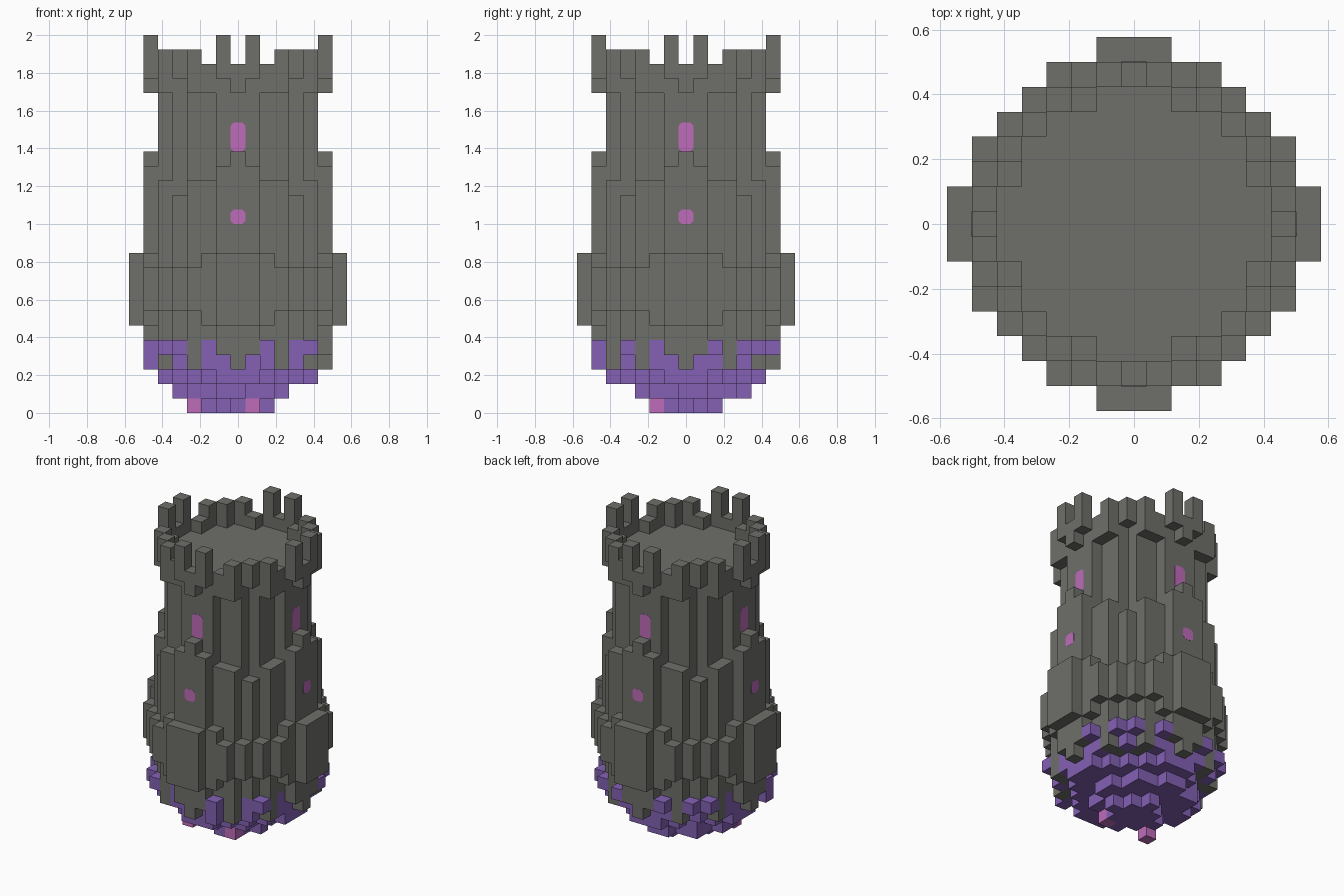
import bpy, bmesh
from mathutils import Vector

if "Cube" in bpy.data.objects:
    bpy.data.objects.remove(bpy.data.objects["Cube"], do_unlink=True)

U = 2 / 26  # one block


def material(name, rgb):
    m = bpy.data.materials.new(name)
    m.use_nodes = True
    m.diffuse_color = (*rgb, 1)
    m.node_tree.nodes["Principled BSDF"].inputs["Base Color"].default_value = (*rgb, 1)
    return m


STONE = material("grey stone", (0.158, 0.158, 0.144))
PURPLE = material("purple base", (0.227, 0.12, 0.455))
PINK = material("pink glow", (0.51, 0.15, 0.485))
MATS = [STONE, PURPLE, PINK]


def make_object(name, bm):
    mesh = bpy.data.meshes.new(name)
    bm.to_mesh(mesh)
    bm.free()
    for m in MATS:
        mesh.materials.append(m)
    ob = bpy.data.objects.new(name, mesh)
    bpy.context.collection.objects.link(ob)
    return ob


def disc(r2, cx=0, cy=0):
    span = range(-7, 8)
    return [(x, y) for x in span for y in span if (x - cx) ** 2 + (y - cy) ** 2 <= r2]


def diamond(r):
    return [(x, y) for x, y in disc(26) if abs(x) + abs(y) <= r]


def mirrored(a, b):
    """The same block on all eight sides of the tower."""
    return {(sx * p, sy * q) for p, q in ((a, b), (b, a)) for sx in (1, -1) for sy in (1, -1)}


def ring(columns):
    """Columns as (out, across, bottom, top), repeated around the tower."""
    return {(x, y, z) for a, b, z0, z1 in columns
            for x, y in mirrored(a, b) for z in range(z0, z1)}


parts = {}
# Stepped round base with two glowing blocks
GLOW = {(-3, -2, 0), (1, -2, 0)}
parts["base"] = ({(x, y, 0) for x, y in diamond(2)}
                 | {(x, y, 1) for x, y in disc(13, -0.5, 0.5)}
                 | {(x, y, 2) for x, y in diamond(6)}
                 | GLOW)
# Loose blocks around the base, unevenly broken away
loose = ring([(5, 4, 4, 5)]) - {(4, -5, 4)}
loose |= {(x, y, 4) for x, y in ((2, 6), (-2, 6), (6, 2), (2, -6), (-6, -2))}
loose |= {(2, -6, 3), (-6, -2, 3)}
parts["loose_blocks"] = loose
# Round shaft, whose top is the floor behind the parapet
parts["shaft"] = {(x, y, z) for x, y in disc(26) for z in range(3, 23)}
# Stepped buttresses
parts["buttresses"] = ring([
    (6, 0, 3, 18), (6, 1, 4, 17), (5, 2, 3, 16), (5, 3, 3, 16), (4, 4, 3, 15)])
# Wider band and heavy plates around the lower body
parts["lower_band"] = ring([(6, 2, 6, 11), (6, 3, 7, 10), (5, 4, 7, 10)])
parts["side_plates"] = ring([(7, 0, 6, 11), (7, 1, 6, 11)])
# Parapet with battlements
parts["parapet"] = ring([
    (6, 0, 22, 24), (6, 1, 23, 26),
    (5, 2, 22, 24), (5, 3, 22, 25), (4, 4, 23, 25)])
filled = set().union(*parts.values())

# Purple creeping up the lowest stones
CREEP = loose | ring([(5, 2, 3, 5), (5, 1, 3, 4), (4, 4, 3, 5)])


def colour(block):
    if block in GLOW:
        return 2
    return 1 if block[2] < 3 or block in CREEP else 0


def build_blocks(name, blocks):
    """Outer skin of a set of blocks."""
    bm = bmesh.new()
    for block in sorted(blocks):
        centre = Vector(block) + Vector((0, 0, 0.5))
        for axis in range(3):
            for side in (-1, 1):
                n = Vector((0, 0, 0))
                n[axis] = side
                if tuple(int(c) for c in Vector(block) + n) in filled:
                    continue
                u = Vector((0, 0, 0))
                u[(axis + 1) % 3] = 0.5
                v = n.cross(u)
                mid = centre + n / 2
                corners = [mid - u - v, mid + u - v, mid + u + v, mid - u + v]
                face = bm.faces.new([bm.verts.new(c * U) for c in corners])
                face.material_index = colour(block)
    bmesh.ops.remove_doubles(bm, verts=bm.verts, dist=0.001)
    make_object(name, bm)


for part_name, part_blocks in parts.items():
    build_blocks(part_name, part_blocks)


def window(name, turn, out, z0, z1):
    """Thin pane with cut corners on one of the four sides."""
    w, h, c = U / 2, (z1 - z0) * U / 2, 0.016
    outline = [(w, h - c), (w - c, h), (c - w, h), (-w, h - c),
               (-w, c - h), (c - w, -h), (w - c, -h), (w, c - h)]
    bm = bmesh.new()
    face = bm.faces.new([bm.verts.new((x, 0.002, z)) for x, z in outline])
    grown = bmesh.ops.extrude_face_region(bm, geom=[face])["geom"]
    for v in grown:
        if isinstance(v, bmesh.types.BMVert):
            v.co.y = -0.001
    bmesh.ops.recalc_face_normals(bm, faces=bm.faces)
    for f in bm.faces:
        f.material_index = 2
    ob = make_object(name, bm)
    ob.rotation_euler.z = turn * 1.5707963
    d = out * U
    ob.location = [(0, -d), (d, 0), (0, d), (-d, 0)][turn] + ((z0 + z1) / 2 * U,)


# Upper and lower windows on each side
for i, side_name in enumerate(("front", "left", "back", "right")):
    window(side_name + "_upper_window", i, 5.5, 18, 20)
    window(side_name + "_lower_window", i, 6.5, 13, 14)
